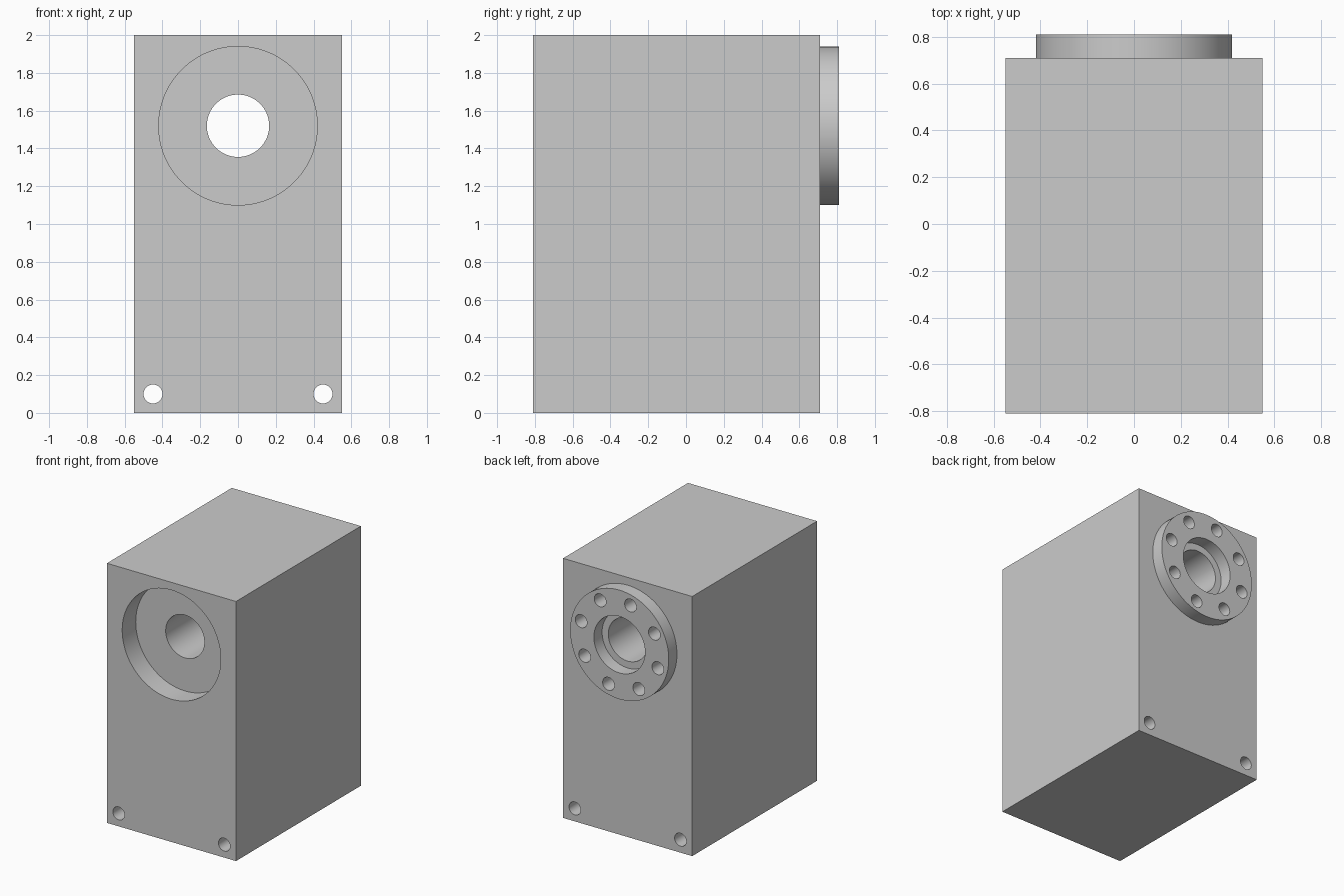
import bpy
import math
from mathutils import Matrix

cube = bpy.data.objects.get("Cube")
if cube:
    bpy.data.objects.remove(cube, do_unlink=True)

# Main dimensions
WIDTH, HEIGHT = 1.10, 2.0
FRONT, BACK, FLANGE_BACK = -0.81, 0.71, 0.81
BORE_Z = 1.52

# Single grey finish
grey = bpy.data.materials.new("light_grey")
grey.use_nodes = True
colour = (0.6, 0.6, 0.6, 1.0)
grey.diffuse_color = colour
grey.node_tree.nodes["Principled BSDF"].inputs["Base Color"].default_value = colour


def cylinder_y(name, x, z, radius, y0, y1, sides=96):
    """Cylinder lying along y, from y0 to y1."""
    bpy.ops.mesh.primitive_cylinder_add(vertices=sides, radius=radius, depth=y1 - y0)
    obj = bpy.context.object
    obj.name = name
    obj.data.transform(Matrix.Translation((x, (y0 + y1) / 2, z))
                       @ Matrix.Rotation(math.pi / 2, 4, 'X'))
    obj.data.materials.append(grey)
    return obj


def combine(target, tool, operation):
    """Apply a boolean to the target and discard the tool."""
    tool.hide_render = True
    mod = target.modifiers.new(operation.lower(), 'BOOLEAN')
    mod.operation = operation
    mod.solver = 'EXACT'
    mod.object = tool
    bpy.context.view_layer.objects.active = target
    bpy.ops.object.modifier_apply(modifier=mod.name)
    bpy.data.objects.remove(tool, do_unlink=True)


# Housing block
bpy.ops.mesh.primitive_cube_add(size=1)
housing = bpy.context.object
housing.name = "housing"
housing.data.transform(Matrix.Translation((0, (FRONT + BACK) / 2, HEIGHT / 2))
                       @ Matrix.Diagonal((WIDTH, BACK - FRONT, HEIGHT, 1)))
housing.data.materials.append(grey)

# Round flange on the back
combine(housing, cylinder_y("flange", 0, BORE_Z, 0.42, BACK - 0.05, FLANGE_BACK), 'UNION')

# Front recess, through bore and rear counterbore
cutters = [
    cylinder_y("front_recess", 0, BORE_Z, 0.42, FRONT - 0.1, FRONT + 0.165),
    cylinder_y("through_bore", 0, BORE_Z, 0.165, FRONT - 0.2, FLANGE_BACK + 0.2),
    cylinder_y("rear_counterbore", 0, BORE_Z, 0.218, FLANGE_BACK - 0.1, FLANGE_BACK + 0.1),
]

# Ring of eight blind bolt holes in the flange
for i in range(8):
    a = math.radians(16 + 45 * i)
    cutters.append(cylinder_y("bolt_hole", -0.34 * math.sin(a), BORE_Z + 0.34 * math.cos(a),
                              0.05, FLANGE_BACK - 0.2, FLANGE_BACK + 0.1, 40))

# Mounting holes through the lower corners
for side in (-1, 1):
    cutters.append(cylinder_y("mounting_hole", side * 0.45, 0.10, 0.05,
                              FRONT - 0.1, FLANGE_BACK + 0.1, 40))

for cutter in cutters:
    combine(housing, cutter, 'DIFFERENCE')

# Smooth curved walls, sharp rims
bpy.ops.object.select_all(action='DESELECT')
housing.select_set(True)
bpy.context.view_layer.objects.active = housing
bpy.ops.object.shade_smooth_by_angle(angle=math.radians(30))
